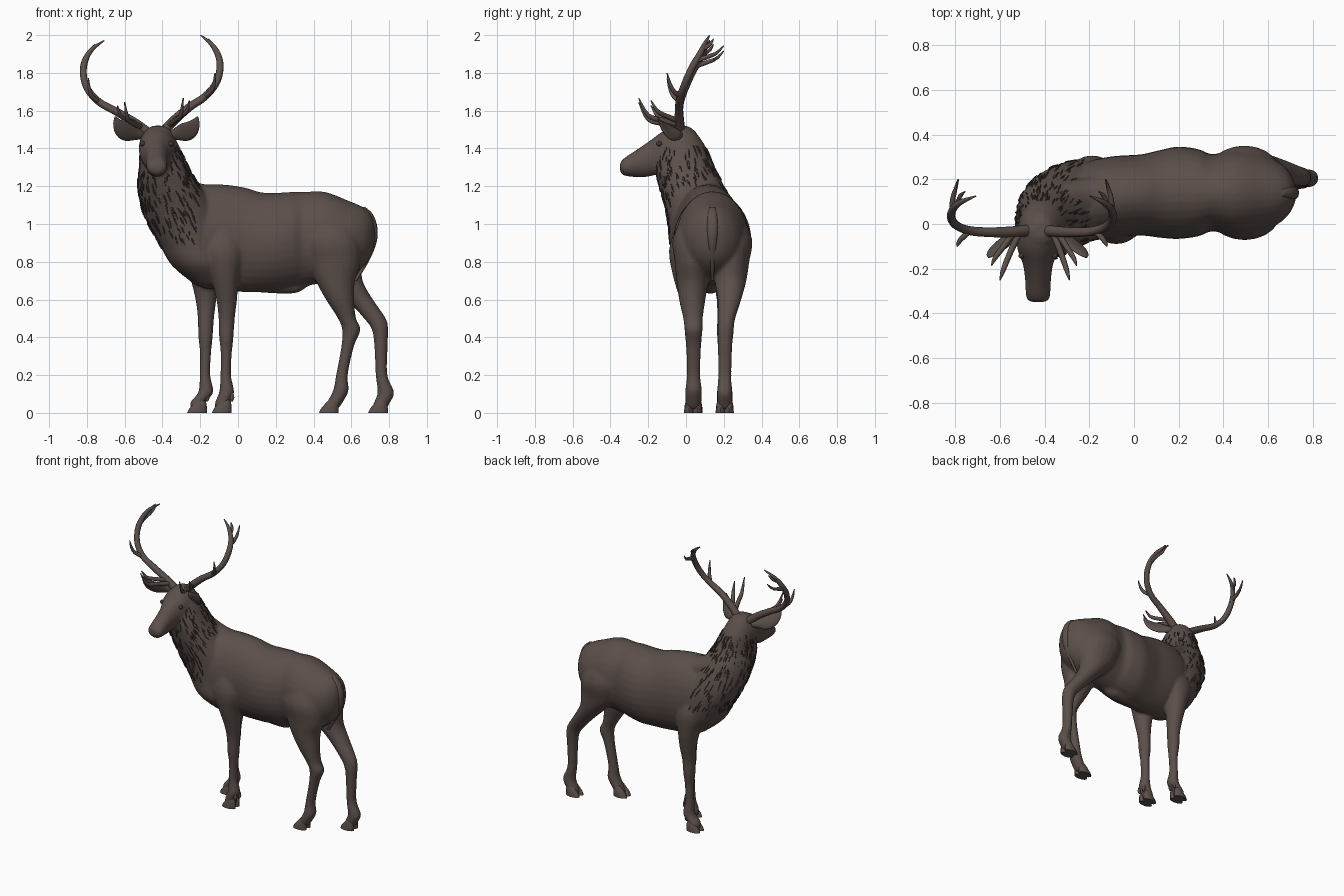
import bpy, bmesh, math, random
from mathutils import Vector

random.seed(4)


def material(name, rgb):
    m = bpy.data.materials.new(name)
    m.diffuse_color = (*rgb, 1)
    return m


COAT = material("brown coat", (0.105, 0.078, 0.069))
DARK = material("dark brown", (0.055, 0.041, 0.037))


def smooth_path(rings, sub):
    """Catmull-Rom interpolation of (x, y, z, radius_a, radius_b) rings."""
    out = []
    for i in range(len(rings) - 1):
        p = [rings[max(0, min(len(rings) - 1, i + k))] for k in (-1, 0, 1, 2)]
        for s in range(sub):
            t = s / sub
            out.append([0.5 * (2 * b + (c - a) * t + (2 * a - 5 * b + 4 * c - d) * t * t
                               + (3 * b - a - 3 * c + d) * t ** 3) for a, b, c, d in zip(*p)])
    return out + [list(rings[-1])]


def loft(bm, rings, u=None, v=None, n=24, sub=4, side=Vector((0, 1, 0))):
    """Skin elliptical rings; u, v fix the ring plane, otherwise it follows the path."""
    path = smooth_path(rings, sub)
    loops = []
    for i, r in enumerate(path):
        if u is None:
            t = Vector(path[min(i + 1, len(path) - 1)][:3]) - Vector(path[max(i - 1, 0)][:3])
            t.normalize()
            a = (side - t * side.dot(t)).normalized()
            b = t.cross(a)
        else:
            a, b = Vector(u), Vector(v)
        c = Vector(r[:3])
        loops.append([bm.verts.new(c + a * max(r[3], .001) * math.cos(k * math.tau / n)
                                   + b * max(r[4], .001) * math.sin(k * math.tau / n)) for k in range(n)])
    faces = []
    for p, q in zip(loops, loops[1:]):
        faces += [bm.faces.new((p[k], p[(k + 1) % n], q[(k + 1) % n], q[k])) for k in range(n)]
    faces += [bm.faces.new(loops[0][::-1]), bm.faces.new(loops[-1])]
    bmesh.ops.recalc_face_normals(bm, faces=faces)


def finish(name, bm, mat, angle=50):
    me = bpy.data.meshes.new(name)
    bm.to_mesh(me)
    bm.free()
    ob = bpy.data.objects.new(name, me)
    bpy.context.collection.objects.link(ob)
    me.materials.append(mat)
    bpy.ops.object.select_all(action='DESELECT')
    bpy.context.view_layer.objects.active = ob
    ob.select_set(True)
    bpy.ops.object.shade_smooth_by_angle(angle=math.radians(angle))
    return ob


X, Y, Z = (1, 0, 0), (0, 1, 0), (0, 0, 1)

# Torso, neck, head and legs, fused into one skin
bm = bmesh.new()
torso = [(-.30, .09, .93, .13, .17), (-.22, .10, .935, .175, .26), (-.10, .12, .93, .183, .28),
         (.03, .13, .917, .182, .277), (.12, .135, .905, .197, .263), (.20, .14, .905, .207, .26),
         (.29, .14, .915, .195, .255), (.35, .14, .92, .173, .25), (.46, .14, .93, .19, .24),
         (.58, .14, .92, .17, .205), (.66, .14, .93, .13, .16), (.705, .14, .94, .08, .11),
         (.725, .14, .95, .03, .04)]
loft(bm, torso, Y, Z, n=32)
neck = [(-.16, .11, .68, .07, .09), (-.20, .10, .78, .15, .17), (-.245, .10, .90, .175, .185),
        (-.30, .08, 1.05, .20, .183), (-.365, .03, 1.20, .165, .172), (-.39, -.005, 1.30, .13, .155),
        (-.415, -.02, 1.42, .10, .118), (-.42, -.03, 1.50, .062, .068), (-.42, -.03, 1.52, .03, .03)]
loft(bm, neck, X, Y, n=32)
head = [(-.43, -.349, 1.302, .038, .024), (-.43, -.325, 1.303, .054, .048), (-.43, -.25, 1.325, .058, .076),
        (-.43, -.18, 1.352, .068, .098), (-.43, -.11, 1.39, .093, .108), (-.425, -.03, 1.41, .095, .112),
        (-.42, .05, 1.42, .06, .07)]
loft(bm, head, X, Z)
# Withers blending the neck into the back
loft(bm, [(-.30, .11, 1.17, .08, .10), (-.20, .125, 1.14, .085, .075), (-.08, .13, 1.12, .08, .083),
          (.06, .135, 1.09, .04, .06)], Y, Z, n=20)
# Belly keel
loft(bm, [(.0, .13, .67, .03, .02), (.15, .13, .665, .04, .03), (.3, .13, .665, .045, .032),
          (.37, .13, .69, .02, .02)], Y, Z, n=12)
hind_right = [(.47, .06, 1.06, .11, .07), (.49, .045, .92, .155, .115), (.51, .04, .80, .14, .10),
              (.515, .035, .70, .105, .085), (.54, .033, .60, .075, .07), (.577, .037, .50, .048, .052),
              (.60, .04, .44, .049, .048), (.58, .04, .35, .033, .04), (.55, .04, .20, .031, .036),
              (.545, .04, .12, .041, .044), (.515, .038, .06, .042, .043), (.49, .038, .02, .04, .04)]
hind_left = [(.47, .22, 1.06, .11, .07), (.49, .235, .92, .155, .115), (.515, .235, .80, .14, .10),
             (.565, .235, .70, .095, .085), (.645, .23, .60, .07, .063), (.725, .215, .50, .058, .046),
             (.752, .21, .44, .043, .043), (.757, .207, .35, .035, .038), (.76, .205, .20, .031, .035),
             (.783, .205, .11, .044, .04), (.765, .205, .06, .043, .041), (.745, .205, .02, .04, .04)]
fore_right = [(-.09, .02, 1.0, .08, .07), (-.08, -.002, .86, .11, .088), (-.07, .01, .72, .075, .078),
              (-.06, .025, .60, .055, .058), (-.06, .035, .50, .043, .046), (-.062, .038, .40, .038, .043),
              (-.062, .04, .32, .030, .034), (-.065, .04, .20, .028, .032), (-.06, .04, .11, .04, .042),
              (-.08, .04, .06, .04, .042), (-.085, .04, .02, .038, .04)]
# Left foreleg stands slightly ahead of the right one
fore_left = [(x - .11 - (.02 if z < .08 else 0), .245 - y - max(0, z - .6) * .12, z, a, b)
             for x, y, z, a, b in fore_right]
for leg in (hind_right, hind_left, fore_right, fore_left):
    loft(bm, leg, X, Y, n=20)
body = finish("body", bm, COAT, 180)
rm = body.modifiers.new("fuse", 'REMESH')
rm.mode, rm.voxel_size, rm.use_smooth_shade = 'VOXEL', .010, True
sm = body.modifiers.new("soften", 'SMOOTH')
sm.factor, sm.iterations = .5, 4

# Tail lying against the rump
bm = bmesh.new()
loft(bm, [(.66, .14, 1.09, .014, .014), (.695, .14, 1.05, .026, .02), (.718, .14, .98, .030, .02),
          (.715, .14, .90, .024, .018), (.68, .14, .80, .012, .012), (.62, .14, .70, .008, .01)], Y, X, n=12)
finish("tail", bm, COAT)

# Cloven hooves with sloping toes
for name, x, y in (("hind_right", .485, .038), ("hind_left", .745, .205),
                   ("fore_right", -.082, .04), ("fore_left", -.213, .205)):
    bm = bmesh.new()
    for s in (-1, 1):
        yy = y + s * .022
        loft(bm, [(x - .004, yy, 0, .052, .026), (x + .001, yy, .022, .047, .025), (x + .012, yy, .05, .034, .021),
                  (x + .018, yy, .075, .018, .012)], X, Y, n=12, sub=2)
        # Dewclaw
        loft(bm, [(x + .045, yy, .105, .012, .01), (x + .050, yy, .08, .013, .011),
                  (x + .049, yy, .06, .005, .005)], X, Y, n=8, sub=2)
    finish(name + "_hoof", bm, COAT)

# Ears: pointed leaves
for name, s in (("ear_left", -1), ("ear_right", 1)):
    bm = bmesh.new()
    ear = [(.070, -.03, 1.468, .020, .02), (.105, -.05, 1.476, .034, .02), (.145, -.08, 1.484, .050, .015),
           (.18, -.11, 1.503, .046, .012), (.205, -.135, 1.535, .027, .008), (.218, -.15, 1.568, .004, .003)]
    loft(bm, [(-.432 + s * x, y, z, a, b) for x, y, z, a, b in ear], n=16,
         side=Vector((s * .45, .3, -1)))
    finish(name, bm, COAT)

# Antlers: a main beam and tapering tines, mirrored across the head
beam = [(.045, -.03, 1.49, .027), (.10, -.035, 1.54, .025), (.19, -.037, 1.605, .022), (.28, -.03, 1.66, .020),
        (.34, -.005, 1.73, .019), (.362, .03, 1.81, .019), (.352, .07, 1.88, .017), (.315, .10, 1.94, .012),
        (.255, .125, 1.985, .003)]
tines = [
    [(.075, -.04, 1.52, .015), (.11, -.12, 1.54, .014), (.14, -.20, 1.565, .012), (.155, -.25, 1.655, .003)],
    [(.10, -.04, 1.54, .015), (.14, -.10, 1.56, .013), (.175, -.15, 1.585, .011), (.19, -.185, 1.64, .003)],
    [(.28, -.03, 1.66, .014), (.315, -.065, 1.69, .012), (.33, -.085, 1.73, .009), (.335, -.10, 1.785, .003)],
    [(.357, .05, 1.85, .014), (.355, .11, 1.87, .012), (.342, .16, 1.89, .009), (.33, .20, 1.93, .003)],
    [(.335, .085, 1.91, .012), (.322, .125, 1.935, .010), (.300, .145, 1.965, .003)],
]
for name, s in (("antler_left", -1), ("antler_right", 1)):
    bm = bmesh.new()
    for part in [beam] + tines:
        # Bases sit on the skull centre, spread is about a slightly offset axis
        loft(bm, [(-.432 - .025 * min(1, x / .3) + s * x, y, z + s * .014 * min(1, x / .2), r, r)
                  for x, y, z, r in part], n=10, sub=4, side=Vector((.3, .8, .5)))
    finish(name, bm, COAT)

# Eyes and nostrils, set into the skin
for name, dx, y, z, r in (("eye", .074, -.142, 1.425, .014), ("nostril", .026, -.337, 1.312, .010)):
    for tag, s in (("left", -1), ("right", 1)):
        bm = bmesh.new()
        bmesh.ops.create_uvsphere(bm, u_segments=12, v_segments=8, radius=r)
        bmesh.ops.translate(bm, verts=bm.verts, vec=(-.43 + s * dx, y, z))
        finish(f"{name}_{tag}", bm, DARK)

# Shaggy neck mane: thin locks lying along the neck
path = smooth_path(neck, 12)


def skin(j, lift, turn):
    x, y, z, a, b = path[j]
    return (x + (a + lift) * math.cos(turn), y + (b + lift) * math.sin(turn), z)


bm = bmesh.new()
for _ in range(420):
    i, t = random.randint(26, 72), random.uniform(0, math.tau)
    drop, d = random.randint(3, 6), random.uniform(-.08, .08)
    tip = skin(i - drop, .003, t + d)
    # Skip locks that would sink into the shoulders
    if tip[0] > -.2 and tip[2] < 1.2:
        continue
    loft(bm, [(*skin(i, -.004, t), .001, .001), (*skin(i - drop // 2, .001, t + d / 2), .0042, .0042),
              (*tip, .001, .001)], n=5, sub=2)
finish("neck_mane", bm, DARK)
